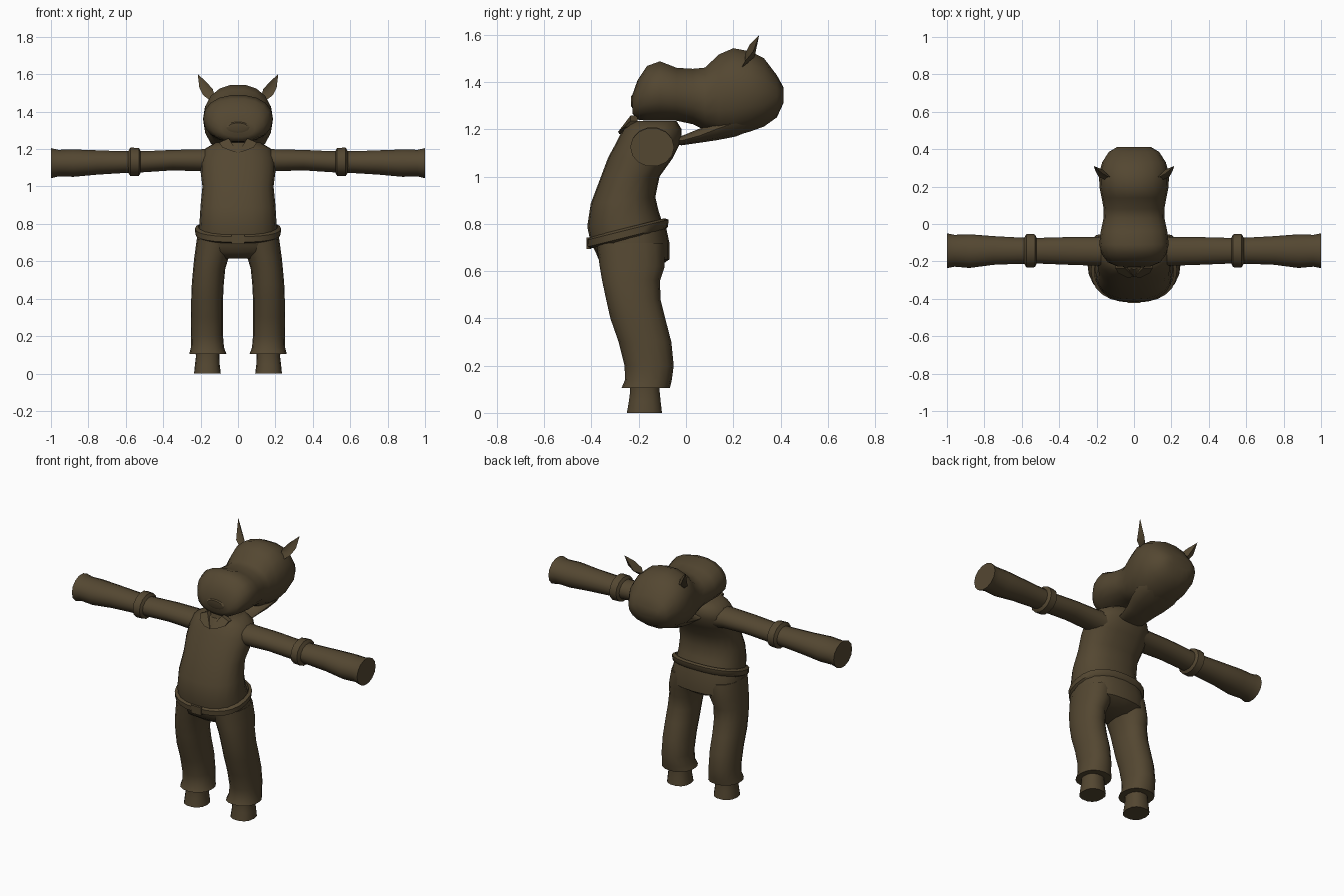
import bpy, bmesh, math
from mathutils import Vector

if "Cube" in bpy.data.objects:
    bpy.data.objects.remove(bpy.data.objects["Cube"])

cloth = bpy.data.materials.new("dark_brown")
cloth.diffuse_color = (0.088, 0.063, 0.031, 1)
cloth.use_nodes = True
cloth.node_tree.nodes["Principled BSDF"].inputs["Base Color"].default_value = cloth.diffuse_color


def finish(name, bm, angle=50):
    bmesh.ops.recalc_face_normals(bm, faces=bm.faces)
    me = bpy.data.meshes.new(name)
    bm.to_mesh(me)
    bm.free()
    me.materials.append(cloth)
    ob = bpy.data.objects.new(name, me)
    bpy.context.collection.objects.link(ob)
    bpy.ops.object.select_all(action='DESELECT')
    ob.select_set(True)
    bpy.context.view_layer.objects.active = ob
    bpy.ops.object.shade_smooth_by_angle(angle=math.radians(angle))
    return ob


def loft(name, rings, n=16, power=1.0, closed=False, angle=50):
    """Skin rings of (centre, u radius vector, v radius vector)."""
    bm = bmesh.new()
    loops = []
    for c, u, v in rings:
        loop = []
        for i in range(n):
            a = 2 * math.pi * i / n
            ca, sa = math.cos(a), math.sin(a)
            ca = math.copysign(abs(ca) ** power, ca)
            sa = math.copysign(abs(sa) ** power, sa)
            loop.append(bm.verts.new(Vector(c) + Vector(u) * ca + Vector(v) * sa))
        loops.append(loop)
    pairs = list(zip(loops, loops[1:]))
    if closed:
        pairs.append((loops[-1], loops[0]))
    else:
        bm.faces.new(loops[0])
        bm.faces.new(loops[-1])
    for a, b in pairs:
        for i in range(n):
            j = (i + 1) % n
            bm.faces.new((a[i], a[j], b[j], b[i]))
    return finish(name, bm, angle)


def level(z, y0, y1, x0, x1, tilt=0.0):
    """Horizontal ring, optionally rising towards the back."""
    r = (y1 - y0) / 2
    return ((x0 + x1) / 2, (y0 + y1) / 2, z), ((x1 - x0) / 2, 0, 0), (0, r, r * tilt)


def along_y(y, z0, z1, w):
    return (0, y, (z0 + z1) / 2), (w, 0, 0), (0, 0, (z1 - z0) / 2)


def along_x(x, y0, y1, z0, z1):
    return (x, (y0 + y1) / 2, (z0 + z1) / 2), (0, (y1 - y0) / 2, 0), (0, 0, (z1 - z0) / 2)


# Torso, leaning forward at the belly
torso = [(.74, -.40, -.09, .21, .25), (.82, -.418, -.115, .205, .2),
         (.90, -.403, -.13, .2, .1), (1.0, -.36, -.112, .19, 0),
         (1.08, -.33, -.055, .2, 0), (1.15, -.292, -.02, .2, 0),
         (1.2, -.267, -.018, .18, 0), (1.235, -.24, -.04, .12, 0)]
loft("torso", [level(z, a, b, -w, w, t) for z, a, b, w, t in torso], 20, .85)

# Belt and buckle
belt = [(.735, .0), (.745, .016), (.775, .018), (.785, .0)]
loft("belt", [level(z, -.402 - e, -.092 + e, -.212 - e, .212 + e, .25) for z, e in belt],
     24, .85, closed=True)
bm = bmesh.new()
bmesh.ops.create_cube(bm, size=1)
for v in bm.verts:
    v.co = Vector((v.co.x * .07, v.co.y * .02 - .412, v.co.z * .05 + .718))
finish("buckle", bm, 30)

# Trouser seat
hips = [(.75, -.40, -.085, .215, .24), (.70, -.383, -.07, .222, .12),
        (.65, -.37, -.07, .22, 0), (.615, -.32, -.12, .1, 0)]
loft("trouser_seat", [level(z, a, b, -w, w, t) for z, a, b, w, t in hips], 20, .85)

# Limbs, ears and collar on both sides
leg = [(.72, -.38, -.09, .01, .22), (.62, -.365, -.09, .05, .234),
       (.56, -.355, -.11, .068, .24), (.48, -.338, -.108, .076, .247),
       (.40, -.32, -.088, .08, .25), (.30, -.285, -.062, .08, .25),
       (.20, -.26, -.052, .08, .25), (.14, -.258, -.06, .075, .252),
       (.105, -.273, -.068, .062, .26)]
foot = [(.13, -.24, -.11, .1, .228), (.09, -.238, -.11, .1, .225),
        (.05, -.243, -.106, .098, .23), (0, -.252, -.1, .092, .235)]
arm = [(.12, -.22, -.06, 1.07, 1.21), (.2, -.223, -.07, 1.08, 1.2),
       (.35, -.218, -.07, 1.085, 1.197), (.5, -.212, -.074, 1.075, 1.19),
       (.62, -.213, -.072, 1.07, 1.19), (.75, -.218, -.065, 1.062, 1.195),
       (.88, -.235, -.055, 1.05, 1.2), (.96, -.228, -.058, 1.052, 1.198),
       (1.0, -.236, -.05, 1.042, 1.207)]
band = [(.52, .0), (.53, .018), (.575, .02), (.587, .0)]
ear = [(.215, .31, 1.6), (.207, .285, 1.53), (.188, .25, 1.49), (.15, .235, 1.46),
       (.125, .25, 1.485), (.135, .25, 1.52), (.17, .27, 1.56)]
flap = [(0, -.283, 1.18), (.035, -.287, 1.19), (.085, -.262, 1.21), (.1, -.235, 1.235),
        (.05, -.235, 1.258)]

for s, side in ((1, "left"), (-1, "right")):
    loft(side + "_trouser_leg", [level(z, a, b, s * p, s * q) for z, a, b, p, q in leg], 16, .9)
    loft(side + "_foot", [level(z, a, b, s * p, s * q) for z, a, b, p, q in foot], 14, .85)
    loft(side + "_arm", [along_x(s * x, a, b, p, q) for x, a, b, p, q in arm], 14)
    loft(side + "_arm_band", [along_x(s * x, -.213 - e, -.073 + e, 1.073 - e, 1.19 + e)
                              for x, e in band], 14, closed=True)
    # Leaf ear with a hollow front and a ridged back
    bm = bmesh.new()
    rim = [bm.verts.new((s * x, y, z)) for x, y, z in ear]
    hollow = bm.verts.new((s * .165, .268, 1.505))
    ridge = bm.verts.new((s * .165, .29, 1.505))
    for i in range(len(rim)):
        j = (i + 1) % len(rim)
        bm.faces.new((rim[i], rim[j], hollow))
        bm.faces.new((rim[j], rim[i], ridge))
    finish(side + "_ear", bm, 50)
    # Collar flap with thickness
    bm = bmesh.new()
    front = [bm.verts.new((s * x, y, z)) for x, y, z in flap]
    back = [bm.verts.new((s * x, y + .03, z)) for x, y, z in flap]
    bm.faces.new(front)
    bm.faces.new(back[::-1])
    for i in range(len(flap)):
        j = (i + 1) % len(flap)
        bm.faces.new((front[i], front[j], back[j], back[i]))
    finish(side + "_collar", bm, 30)

# Head: broad muzzle in front, rounded skull behind
head = [(-.226, 1.265, 1.35, .09), (-.205, 1.24, 1.41, .14), (-.165, 1.235, 1.47, .17),
        (-.11, 1.235, 1.49, .186), (-.04, 1.235, 1.462, .178), (.03, 1.22, 1.458, .163),
        (.08, 1.195, 1.463, .162), (.14, 1.17, 1.52, .173), (.2, 1.168, 1.546, .185),
        (.27, 1.188, 1.533, .187), (.33, 1.21, 1.503, .17), (.385, 1.25, 1.43, .135),
        (.412, 1.31, 1.38, .09)]
loft("head", [along_y(*r) for r in head], 18, .9)

# Lower lip
lip = [(-.233, 1.3, 1.34, .05), (-.225, 1.285, 1.347, .065), (-.2, 1.28, 1.35, .075)]
loft("lip", [along_y(*r) for r in lip], 12, angle=30)

# Neck stretched from the back of the torso up to the skull
neck = [(-.07, 1.14, 1.19, .09), (-.02, 1.132, 1.172, .085), (.06, 1.143, 1.205, .1),
        (.13, 1.153, 1.25, .125), (.21, 1.168, 1.29, .14), (.29, 1.2, 1.3, .12)]
loft("neck", [along_y(*r) for r in neck], 14)
